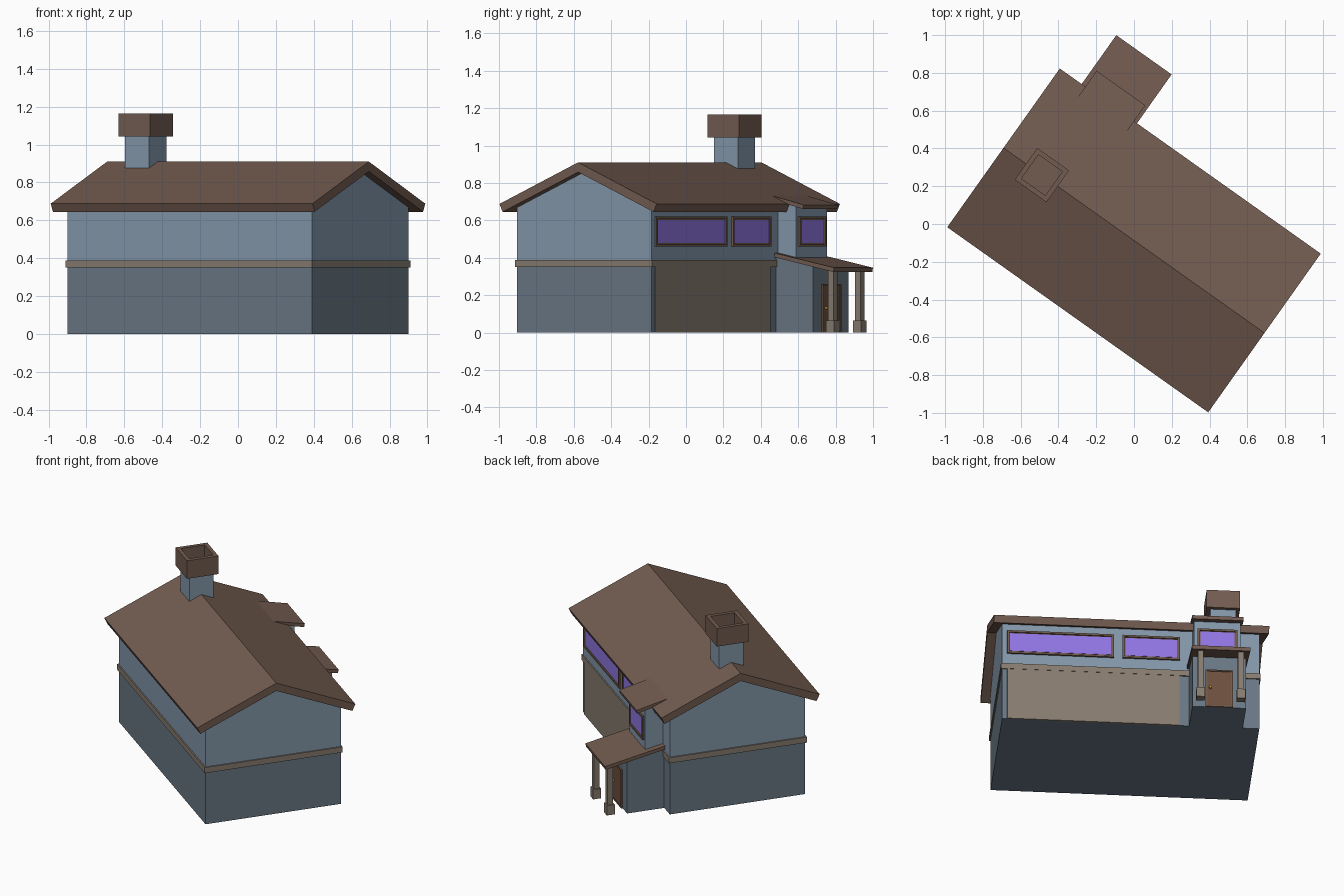
import bpy, bmesh, math

if "Cube" in bpy.data.objects:
    bpy.data.objects.remove(bpy.data.objects["Cube"])

ANGLE = math.radians(-35.35)      # the house stands turned on its plot
ORIGIN = (0, -0.087, 0)


def material(name, r, g, b):
    m = bpy.data.materials.new(name)
    m.diffuse_color = tuple((c / 255) ** 2.2 for c in (r, g, b)) + (1,)
    m.use_nodes = True
    m.node_tree.nodes["Principled BSDF"].inputs["Base Color"].default_value = m.diffuse_color
    return m


ROOF = material("roof_brown", 114, 92, 81)
UPPER = material("upper_blue", 130, 150, 168)
LOWER = material("lower_blue", 105, 119, 132)
TRIM = material("trim_taupe", 134, 123, 112)
FRAME = material("frame_brown", 112, 90, 76)
GLASS = material("glass_violet", 142, 116, 224)
DOOR = material("door_brown", 108, 80, 64)
GOLD = material("knob_gold", 215, 170, 50)


def prism(name, profile, u0, u1, mat, recess=None):
    """Extrude a (v, z) profile along u; recess = (normal axis, inset, depth)."""
    bm = bmesh.new()
    base = bm.faces.new([bm.verts.new((u0, v, z)) for v, z in profile])
    out = bmesh.ops.extrude_face_region(bm, geom=[base], use_keep_orig=True)
    for e in out["geom"]:
        if isinstance(e, bmesh.types.BMVert):
            e.co.x = u1
    bmesh.ops.recalc_face_normals(bm, faces=bm.faces[:])
    bm.normal_update()
    if recess:
        axis, inset, depth = recess
        f = max(bm.faces, key=lambda q: q.normal[axis])
        bmesh.ops.inset_individual(bm, faces=[f], thickness=inset)
        f = bmesh.ops.extrude_discrete_faces(bm, faces=[f])["faces"][0]
        for v in f.verts:
            v.co[axis] -= depth
    me = bpy.data.meshes.new(name)
    bm.to_mesh(me)
    bm.free()
    me.materials.append(mat)
    ob = bpy.data.objects.new(name, me)
    ob.location = ORIGIN
    ob.rotation_euler.z = ANGLE
    bpy.context.collection.objects.link(ob)
    return ob


def box(name, u0, u1, v0, v1, z0, z1, mat, recess=None):
    return prism(name, [(v0, z0), (v1, z0), (v1, z1), (v0, z1)], u0, u1, mat, recess)


def window(name, u0, u1, wall):
    box(name + "_frame", u0, u1, wall - 0.01, wall + 0.012, 0.46, 0.62, FRAME, (1, 0.018, 0.008))
    box(name + "_glass", u0 + 0.018, u1 - 0.018, wall, wall + 0.006, 0.478, 0.602, GLASS)


def shed_roof(name, u0, u1, v0, z0, v1, z1, t):
    prism(name, [(v0, z0), (v1, z1), (v1 - t * 0.2, z1 - t), (v0, z0 - t)], u0, u1, ROOF)


# Main body: lower storey, belt course, gabled upper storey
U, V = 0.791, 0.441
box("lower_walls", -U, U, -V, V, 0, 0.36, LOWER)
box("belt_course", -U - 0.008, U + 0.008, -V - 0.008, V + 0.008, 0.35, 0.388, TRIM)
prism("upper_walls", [(-V, 0.37), (V, 0.37), (V, 0.668), (0, 0.858), (-V, 0.668)], -U, U, UPPER)

# Main roof slab
prism("main_roof", [(-0.515, 0.688), (0, 0.91), (0.515, 0.688),
                    (0.495, 0.645), (0, 0.858), (-0.495, 0.645)], -0.847, 0.847, ROOF)

# Chimney with open cap
c = -0.598
box("chimney_stack", c - 0.079, c + 0.079, -0.079, 0.079, 0.80, 1.05, UPPER)
box("chimney_cap", c - 0.103, c + 0.103, -0.103, 0.103, 1.043, 1.165, ROOF, (2, 0.036, 0.08))

# Entry bay, two storeys with lean-to roofs
prism("entry_lower_walls", [(0.40, 0), (0.683, 0), (0.683, 0.355), (0.40, 0.413)], -0.69, -0.36, LOWER)
prism("entry_upper_walls", [(0.40, 0.37), (0.557, 0.37), (0.557, 0.682), (0.40, 0.718)], -0.666, -0.381, UPPER)
shed_roof("entry_upper_roof", -0.681, -0.365, 0.40, 0.735, 0.618, 0.683, 0.022)
shed_roof("porch_roof", -0.705, -0.346, 0.43, 0.428, 0.832, 0.347, 0.023)

# Porch posts
for side, u in (("left", -0.65), ("right", -0.402)):
    box(side + "_post", u - 0.018, u + 0.018, 0.766, 0.802, 0.05, 0.338, TRIM)
    box(side + "_post_base", u - 0.026, u + 0.026, 0.758, 0.81, 0, 0.065, TRIM)

# Windows on the garage side
window("wide_window", 0.103, 0.76, V)
window("narrow_window", -0.303, 0.051, V)
window("entry_window", -0.648, -0.402, 0.557)

# Garage door panel
box("garage_door", -0.30, 0.76, V - 0.01, V + 0.006, 0, 0.36, TRIM)

# Front door with frame and knob
box("door_frame", -0.61, -0.44, 0.67, 0.693, 0, 0.26, FRAME, (1, 0.013, 0.006))
box("door", -0.597, -0.453, 0.675, 0.69, 0.003, 0.247, DOOR)
box("door_knob", -0.476, -0.462, 0.685, 0.704, 0.125, 0.139, GOLD)
